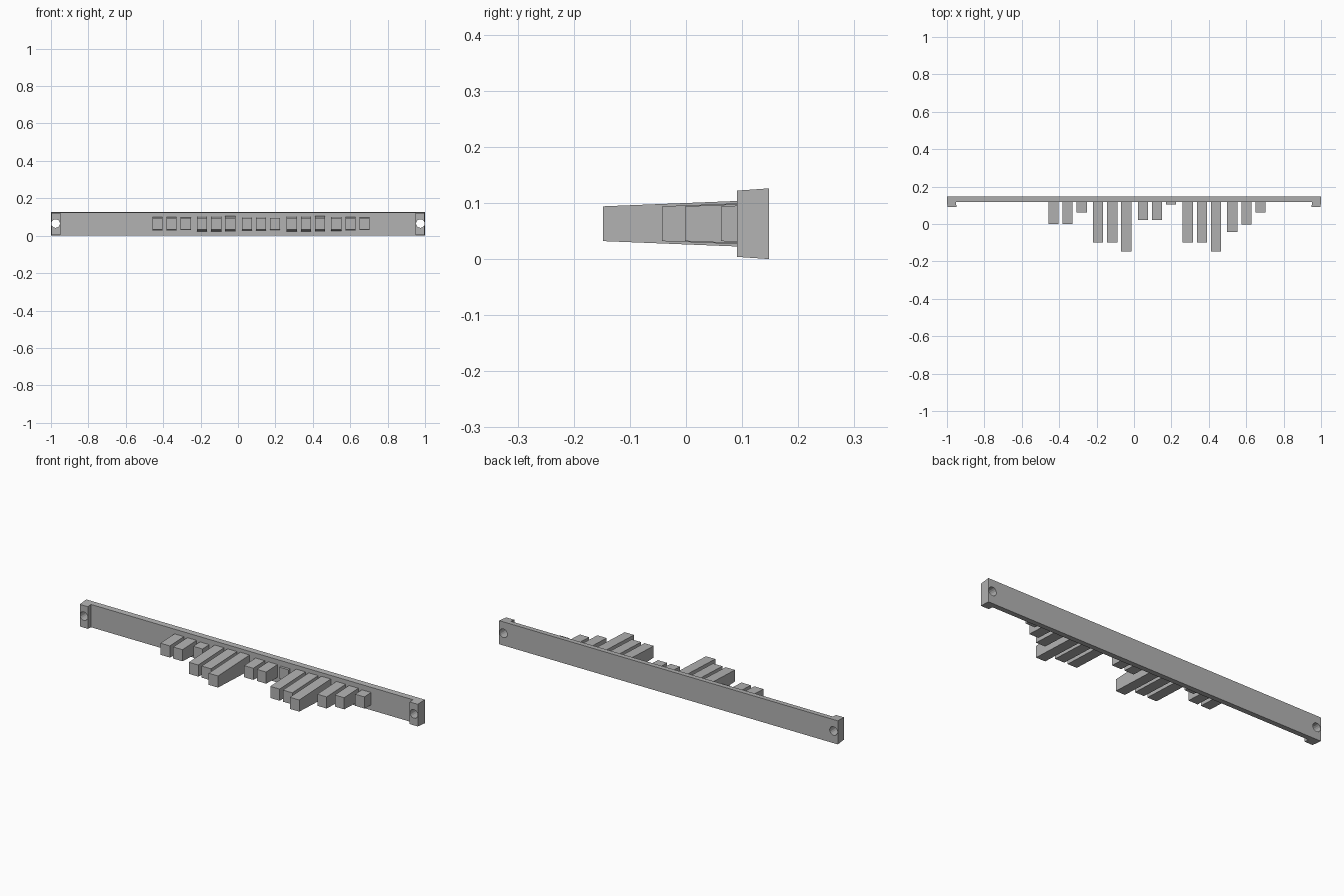
import bpy
import bmesh

if "Cube" in bpy.data.objects:
    bpy.data.objects.remove(bpy.data.objects["Cube"])

# One plain grey for every part
grey = bpy.data.materials.new("plain grey")
grey.use_nodes = True
grey.diffuse_color = (0.45, 0.45, 0.45, 1)
grey.node_tree.nodes["Principled BSDF"].inputs["Base Color"].default_value = grey.diffuse_color

MID_Z = 0.063
FLOOR_Y = 0.118   # front face of the bar
BACK_Y = 0.148


def drafted_solid(name, outline, half_height):
    """Raise a plan outline to a solid whose height changes along y."""
    bm = bmesh.new()
    rings = [[bm.verts.new((x, y, MID_Z + side * half_height(y))) for x, y in outline]
             for side in (-1, 1)]
    bm.faces.new(rings[0])
    bm.faces.new(rings[1])
    for i in range(len(outline)):
        j = (i + 1) % len(outline)
        bm.faces.new((rings[0][i], rings[0][j], rings[1][j], rings[1][i]))
    bmesh.ops.recalc_face_normals(bm, faces=bm.faces)
    mesh = bpy.data.meshes.new(name)
    bm.to_mesh(mesh)
    bm.free()
    mesh.materials.append(grey)
    obj = bpy.data.objects.new(name, mesh)
    bpy.context.collection.objects.link(obj)
    return obj


# Long bar with a short mounting foot at each end
right_half = [(0.951, FLOOR_Y), (0.95, 0.091), (0.998, 0.091), (1, BACK_Y)]
left_half = [(-x, y) for x, y in reversed(right_half)]
bar = drafted_solid("mounting_bar", right_half + left_half,
                    lambda y: 0.063 - 0.07 * (BACK_Y - y))

# Screw hole through each foot
for side, label in ((-1, "right"), (1, "left")):
    bpy.ops.mesh.primitive_cylinder_add(vertices=16, radius=0.023, depth=0.2,
                                        location=(side * 0.975, 0.12, MID_Z + 0.002),
                                        rotation=(1.5708, 0, 0))
    cutter = bpy.context.object
    cutter.name = label + "_hole_cutter"
    cutter.data.materials.append(grey)
    cutter.hide_render = True
    cutter.hide_set(True)
    cutter.display_type = 'WIRE'
    cut = bar.modifiers.new(label + "_screw_hole", 'BOOLEAN')
    cut.object = cutter
    cut.operation = 'DIFFERENCE'
    cut.solver = 'EXACT'

# Teeth in groups of three: first centre, then the tip depth of each
PITCH = 0.075
HALF_WIDTH = 0.0275
groups = [
    (-0.43, (0.0, 0.0, 0.062)),
    (-0.192, (-0.1, -0.1, -0.148)),
    (0.048, (0.022, 0.022, 0.105)),
    (0.288, (-0.1, -0.1, -0.148)),
    (0.526, (-0.043, -0.002, 0.062)),
]
for g, (start, tips) in enumerate(groups, 1):
    for t, tip in enumerate(tips):
        x = start + t * PITCH
        outline = [(x - HALF_WIDTH, tip), (x + HALF_WIDTH, tip),
                   (x + HALF_WIDTH, FLOOR_Y + 0.005), (x - HALF_WIDTH, FLOOR_Y + 0.005)]
        drafted_solid(f"tooth_{g}_{t + 1}", outline,
                      lambda y, tip=tip: 0.031 + 0.04 * (y - tip))
